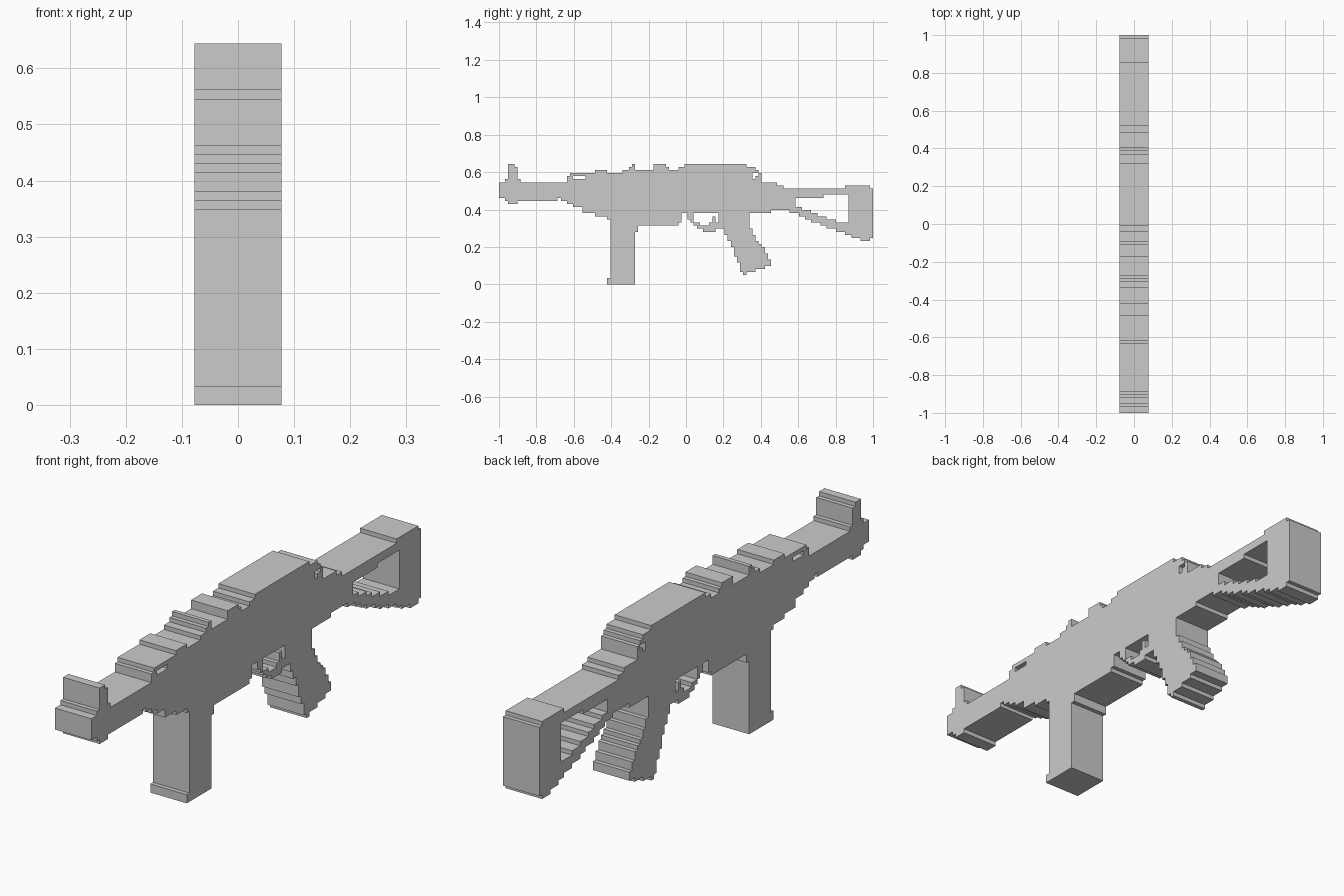
import bpy, bmesh

if "Cube" in bpy.data.objects:
    bpy.data.objects.remove(bpy.data.objects["Cube"])

CELL = 2 / 121      # the silhouette sits on a 121 x 39 square grid
HALF = 0.0775       # half thickness


def steps(profile, end):
    """Turn (column, height) steps into a staircase polyline."""
    pts = []
    for i, (c, r) in enumerate(profile):
        nxt = profile[i + 1][0] if i + 1 < len(profile) else end
        pts += [(c, r), (nxt, r)]
    return pts


def part(name, end, top, bottom):
    """Prism between a stepped top and a stepped bottom edge."""
    outline = steps(bottom, end) + steps(top, end)[::-1]
    bm = bmesh.new()
    verts = [bm.verts.new((-HALF, c * CELL - 1, r * CELL)) for c, r in outline]
    face = bm.faces.new(verts)
    ext = bmesh.ops.extrude_face_region(bm, geom=[face])
    moved = [v for v in ext["geom"] if isinstance(v, bmesh.types.BMVert)]
    bmesh.ops.translate(bm, verts=moved, vec=(2 * HALF, 0, 0))
    bmesh.ops.recalc_face_normals(bm, faces=bm.faces)
    mesh = bpy.data.meshes.new(name)
    bm.to_mesh(mesh)
    bm.free()
    bpy.context.collection.objects.link(bpy.data.objects.new(name, mesh))


# Barrel and front sight
part("barrel", 22, [(0, 33)], [(0, 28), (2, 27), (3, 26), (6, 27), (19, 28), (20, 27)])
part("front_sight", 7, [(2, 34), (3, 39), (5, 38), (6, 34)], [(2, 33)])

# Handguard with the slotted rail above it
part("handguard", 44, [(22, 34)],
     [(22, 26), (24, 25), (27, 23), (31, 22), (35, 21)])
part("handguard_rail", 44,
     [(22, 35), (23, 36), (31, 37), (35, 36), (40, 37), (42, 38), (43, 39)],
     [(22, 34), (24, 35), (28, 34)])

# Magazine and its housing
part("magazine", 44, [(35, 2), (36, 21)], [(35, 0)])
part("magazine_housing", 59, [(44, 23)], [(44, 17), (45, 19), (58, 20)])

# Receiver, with the small latch bridging its rear notch
part("receiver", 96,
     [(44, 37), (50, 39), (54, 38), (55, 37), (58, 38), (60, 39), (80, 38),
      (82, 34), (83, 35), (84, 34), (85, 33), (90, 32), (92, 31)],
     [(44, 23), (88, 24), (94, 23)])
part("rear_latch", 85, [(82, 38), (83, 37), (84, 36)], [(82, 36), (84, 34)])

# Trigger guard with trigger
part("trigger_guard", 72,
     [(61, 23), (63, 20), (65, 19), (68, 20), (69, 22), (70, 20), (71, 23)],
     [(61, 21), (62, 20), (63, 19), (64, 18), (66, 17), (70, 18)])

# Pistol grip
part("grip", 88,
     [(72, 23), (81, 18), (82, 16), (83, 14), (84, 13), (85, 12), (86, 10), (87, 8)],
     [(72, 18), (73, 16), (74, 14), (75, 12), (76, 9), (77, 7), (78, 4),
      (79, 3), (80, 4), (83, 5), (86, 6)])

# Stock: upper arm, sloping strut and butt
part("stock_arm", 113, [(96, 31), (112, 32)], [(96, 28), (105, 29)])
part("stock_strut", 113,
     [(96, 25), (98, 24), (101, 23), (103, 22), (106, 21), (109, 20)],
     [(96, 23), (97, 22), (99, 21), (101, 20), (104, 19), (106, 18), (109, 17), (112, 16)])
part("stock_butt", 121, [(113, 32), (120, 31)],
     [(113, 16), (114, 15), (117, 14), (120, 15)])
